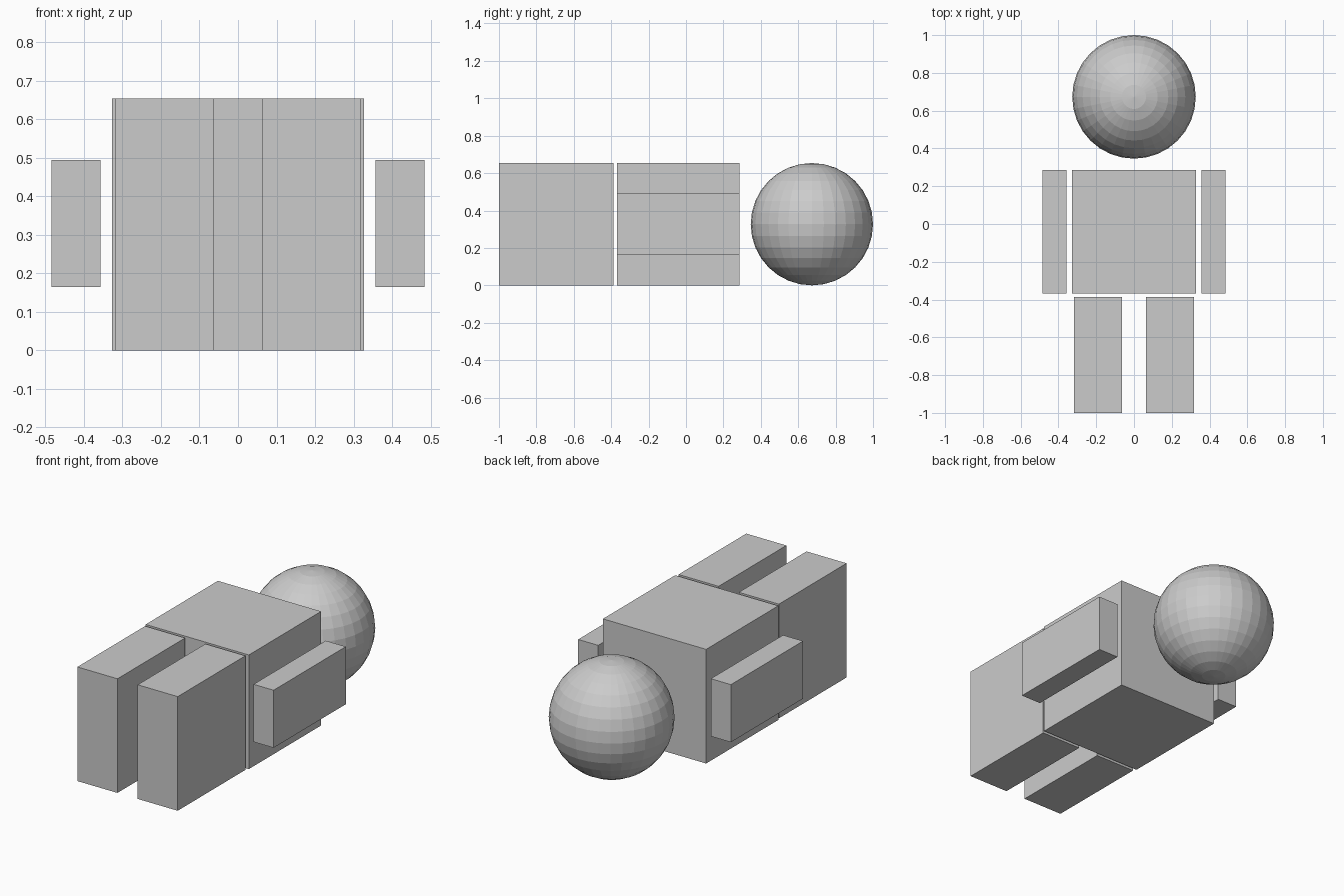
import bpy

default = bpy.data.objects.get("Cube")
if default:
    bpy.data.objects.remove(default, do_unlink=True)

# Single plain grey material
GREY = (0.6, 0.6, 0.6, 1.0)
grey = bpy.data.materials.new("plain_grey")
grey.use_nodes = True
grey.diffuse_color = GREY
shader = next(n for n in grey.node_tree.nodes if n.type == "BSDF_PRINCIPLED")
shader.inputs["Base Color"].default_value = GREY


def finish(name):
    obj = bpy.context.object
    obj.name = name
    obj.data.name = name
    obj.data.materials.append(grey)
    return obj


def box(name, x, y, z):
    """Box spanning the given (low, high) range on each axis."""
    spans = (x, y, z)
    centre = [(low + high) / 2 for low, high in spans]
    bpy.ops.mesh.primitive_cube_add(size=1, location=centre)
    obj = finish(name)
    obj.scale = [high - low for low, high in spans]
    bpy.ops.object.transform_apply(location=False, rotation=False, scale=True)
    return obj


RADIUS = 0.327
HEIGHT = 2 * RADIUS
TORSO_Y = (-0.369, 0.285)

# Torso
box("torso", (-RADIUS, RADIUS), TORSO_Y, (0, HEIGHT))

# Limbs, mirrored to both sides
for side, s in (("left", 1), ("right", -1)):
    arm_x = sorted((s * 0.357, s * 0.484))
    leg_x = sorted((s * 0.064, s * 0.318))
    box(side + "_arm", arm_x, TORSO_Y, (0.164, 0.494))
    box(side + "_leg", leg_x, (-1.0, -0.387), (0, HEIGHT))

# Faceted head
bpy.ops.mesh.primitive_uv_sphere_add(
    segments=32, ring_count=16, radius=RADIUS, location=(0, 1 - RADIUS, RADIUS))
finish("head")
bpy.ops.object.shade_flat()
